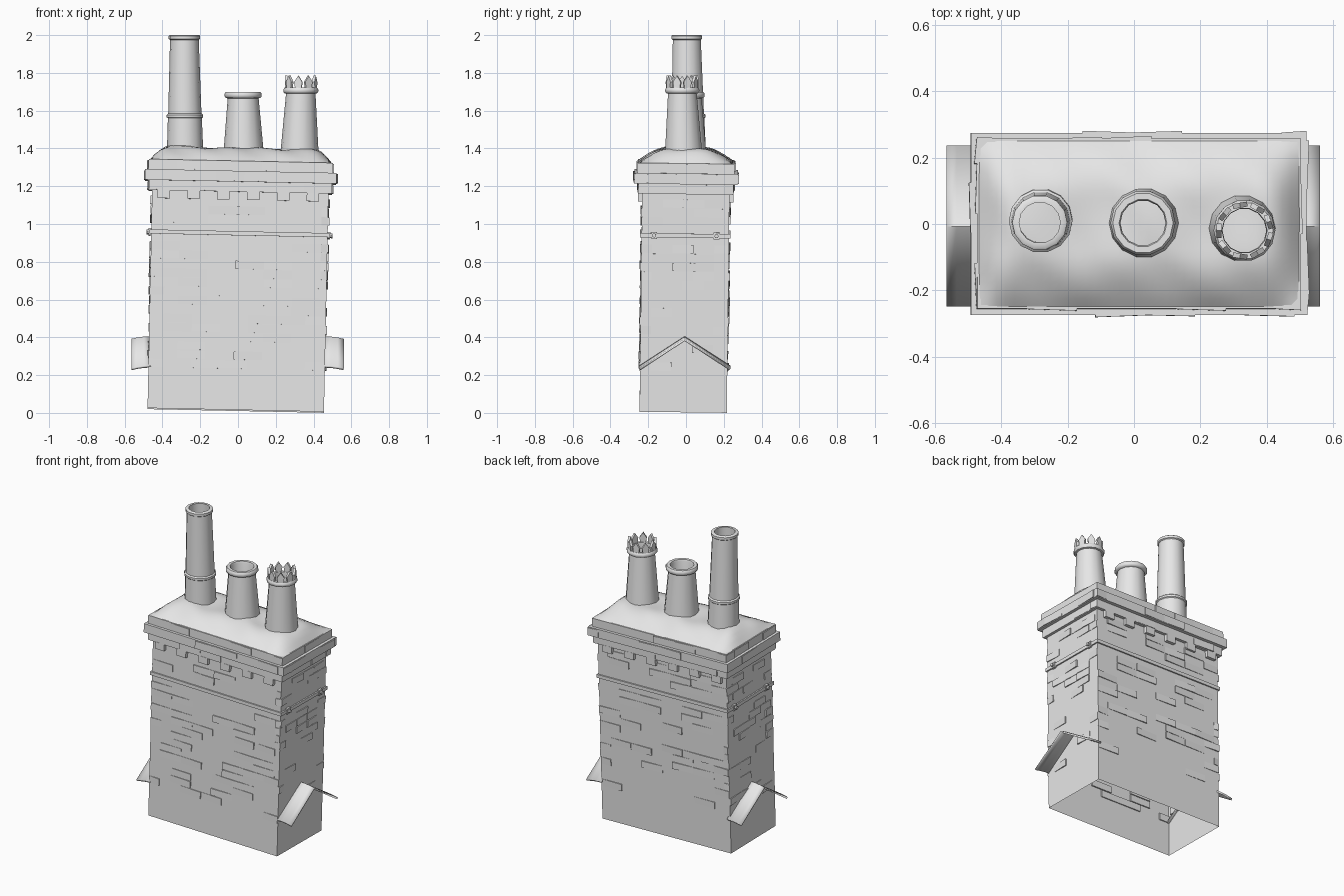
import bpy, bmesh, math, random
from mathutils import Matrix, Vector

random.seed(7)
cube = bpy.data.objects.get("Cube")
if cube:
    bpy.data.objects.remove(cube, do_unlink=True)

grey = bpy.data.materials.new("pale grey")
grey.use_nodes = True
grey.diffuse_color = (0.8, 0.8, 0.8, 1)
grey.node_tree.nodes["Principled BSDF"].inputs["Base Color"].default_value = (0.8, 0.8, 0.8, 1)

# The stack leans slightly to its left and back
LEAN = (Matrix.Translation((-0.012, -0.015, 0.013))
        @ Matrix.Rotation(math.radians(1.2), 4, 'Y')
        @ Matrix.Rotation(math.radians(-0.7), 4, 'X'))
HX, HY = 0.467, 0.231


def finish(bm, name, matrix=Matrix(), smooth=None):
    bmesh.ops.transform(bm, matrix=matrix, verts=bm.verts)
    mesh = bpy.data.meshes.new(name)
    bm.to_mesh(mesh)
    bm.free()
    obj = bpy.data.objects.new(name, mesh)
    bpy.context.collection.objects.link(obj)
    mesh.materials.append(grey)
    if smooth:
        bpy.ops.object.select_all(action='DESELECT')
        obj.select_set(True)
        bpy.context.view_layer.objects.active = obj
        bpy.ops.object.shade_smooth_by_angle(angle=math.radians(smooth))
    return obj


def add_box(bm, centre, size, turn=Matrix()):
    m = turn @ Matrix.Translation(centre)
    return bmesh.ops.create_cube(bm, size=1, matrix=m @ Matrix.Diagonal((*size, 1)))["verts"]


def side_turn(k):
    return Matrix.Rotation(k * math.pi / 2, 4, 'Z')


# Open-bottomed body shell
bm = bmesh.new()
add_box(bm, (0, 0, 0.65), (2 * HX, 2 * HY, 1.3))
bm.faces.ensure_lookup_table()
ends = [f for f in bm.faces if abs(f.normal.z) > 0.9]
bmesh.ops.delete(bm, geom=ends, context='FACES')
finish(bm, "body", LEAN)


# Raised bricks, with one edge tipped outward, in staggered rows
def brick_row(bm, k, z, height, hx, hy, chance, length):
    wide, depth = (hx, hy) if k % 2 == 0 else (hy, hx)
    x = -wide - (length / 2 if random.random() < 0.5 else 0)
    while x < wide:
        a, b = max(x, -wide), min(x + length, wide)
        if b - a > 0.03 and random.random() < chance:
            out = random.uniform(0.004, 0.009)
            verts = add_box(bm, ((a + b) / 2, -depth, z), (b - a, 2 * out, height), side_turn(k))
            # tip the outer corners at one end back toward the wall
            back = side_turn(k).inverted()
            end = random.choice((-1, 1))
            for v in verts:
                p = back @ v.co
                if p.y < -depth and (p.x - (a + b) / 2) * end > 0:
                    p.y += out * 0.8
                    v.co = side_turn(k) @ p
        x += length


bm = bmesh.new()
ROW = 0.048
for k in range(4):
    for i in range(19):
        z = 0.24 + i * ROW
        if abs(z - 0.935) < 0.03:
            continue
        chance = 0.16 + 0.3 * min(1, (z - 0.2) / 0.6)
        brick_row(bm, k, z, ROW * 0.9, HX, HY, chance, 0.15 if k % 2 == 0 else 0.11)
finish(bm, "raised_bricks", LEAN)

# Strap round the stack, with bolts on the ends
bm = bmesh.new()
add_box(bm, (0, 0, 0.935), (2 * HX + 0.018, 2 * HY + 0.018, 0.022))
finish(bm, "strap", LEAN)
bm = bmesh.new()
for sx in (-1, 1):
    for y in (-0.165, 0.165):
        add_box(bm, (sx * (HX + 0.006), y, 0.935), (0.016, 0.03, 0.036))
        m = Matrix.Translation((sx * (HX + 0.014), y, 0.935)) @ Matrix.Rotation(math.pi / 2, 4, 'Y')
        bmesh.ops.create_cone(bm, cap_ends=True, segments=8, radius1=0.011, radius2=0.011,
                              depth=0.024, matrix=m)
finish(bm, "strap_bolts", LEAN)

# Dentils below the cornice
bm = bmesh.new()
for sy in (-1, 1):
    for i in range(6):
        add_box(bm, (-0.405 + i * 0.158, sy * (HY + 0.006), 1.135), (0.066, 0.03, 0.045))
finish(bm, "dentils", LEAN)

# Stepped cornice courses with uneven bricks
COURSES = [(0.485, 0.251, 1.155, 1.208), (0.506, 0.274, 1.208, 1.265), (0.488, 0.256, 1.265, 1.318)]
bm = bmesh.new()
for hx, hy, low, high in COURSES:
    add_box(bm, (0, 0, (low + high) / 2), (2 * hx, 2 * hy, high - low))
    for k in range(4):
        brick_row(bm, k, (low + high) / 2, (high - low) * 0.85, hx, hy, 0.35, 0.15)
finish(bm, "cornice", LEAN)

# Lumpy mortar cap
bm = bmesh.new()
CX, CY = 0.484, 0.252
bmesh.ops.create_grid(bm, x_segments=36, y_segments=20, size=1)


def rise(distance, run):
    t = min(1, distance / run)
    return math.sin(t * math.pi / 2) ** 0.9


for v in bm.verts:
    x, y = v.co.x * CX, v.co.y * CY
    r = rise(CX - abs(x), 0.11) * rise(CY - abs(y), 0.17)
    lump = 0.007 * math.sin(x * 17 + 1) * math.cos(y * 13) + 0.004 * math.sin(x * 31 + y * 23)
    v.co = Vector((x, y, 1.316 + r * (0.073 + lump)))
finish(bm, "mortar_cap", LEAN, 60)


# Turned chimney pots, open at both ends; the axis may lean
def pot(name, base, top_shift, profile, sides=14):
    bm = bmesh.new()
    z0, z1 = profile[0][1], max(z for r, z in profile)
    rings = []
    for r, z in profile:
        t = (z - z0) / (z1 - z0)
        cx, cy = base[0] + top_shift[0] * t, base[1] + top_shift[1] * t
        rings.append([bm.verts.new((cx + r * math.cos(a), cy + r * math.sin(a), z))
                      for a in (2 * math.pi * i / sides for i in range(sides))])
    for lower, upper in zip(rings, rings[1:]):
        for i in range(sides):
            j = (i + 1) % sides
            bm.faces.new((lower[i], lower[j], upper[j], upper[i]))
    return finish(bm, name, smooth=40)


pot("tall_pot", (-0.28, 0.012), (-0.004, -0.008), [
    (0.097, 1.36), (0.09, 1.56), (0.096, 1.565), (0.096, 1.578), (0.088, 1.585),
    (0.076, 1.975), (0.083, 1.98), (0.083, 1.996), (0.078, 2.0), (0.062, 2.0), (0.068, 1.36)])
pot("short_pot", (0.03, 0.003), (-0.003, 0), [
    (0.108, 1.36), (0.082, 1.665), (0.092, 1.668), (0.098, 1.676), (0.098, 1.69),
    (0.091, 1.7), (0.072, 1.7), (0.068, 1.69), (0.08, 1.36)])
pot("crown_pot", (0.325, -0.012), (0.008, -0.008), [
    (0.103, 1.35), (0.078, 1.69), (0.088, 1.693), (0.093, 1.702), (0.093, 1.712),
    (0.086, 1.722), (0.068, 1.722), (0.066, 1.7), (0.078, 1.35)])

# Pointed crown teeth
TOOTH = [(-0.016, 1.715), (0.016, 1.715), (0.022, 1.752), (0, 1.785), (-0.022, 1.752)]
bm = bmesh.new()
for i in range(9):
    turn = Matrix.Translation((0.333, -0.02, 0)) @ Matrix.Rotation(2 * math.pi * (i + 0.5) / 9, 4, 'Z')
    inner, outer = [[bm.verts.new(turn @ Vector((r, w, z))) for w, z in TOOTH]
                    for r in (0.07, 0.085)]
    bm.faces.new(outer)
    bm.faces.new(inner[::-1])
    for a in range(5):
        b = (a + 1) % 5
        bm.faces.new((outer[a], inner[a], inner[b], outer[b]))
finish(bm, "crown_teeth")

# Gabled flashing on each end, dipping at the outer edge
for name, sx, wall, edge in (("left_flashing", 1, 0.452, 0.56), ("right_flashing", -1, 0.462, 0.565)):
    bm = bmesh.new()
    rows = []
    for t in (0, 0.35, 0.7, 1):
        x = sx * (wall + (edge - wall) * t)
        dip = 0.014 * t * t
        rows.append([bm.verts.new((x, y, z - dip))
                     for y, z in ((-0.248, 0.25), (-0.007, 0.406), (0.236, 0.25))])
    for a, b in zip(rows, rows[1:]):
        for i in range(2):
            quad = (a[i], b[i], b[i + 1], a[i + 1])
            bm.faces.new(quad if sx > 0 else quad[::-1])
    obj = finish(bm, name, smooth=30)
    solid = obj.modifiers.new("thickness", 'SOLIDIFY')
    solid.thickness = 0.012
